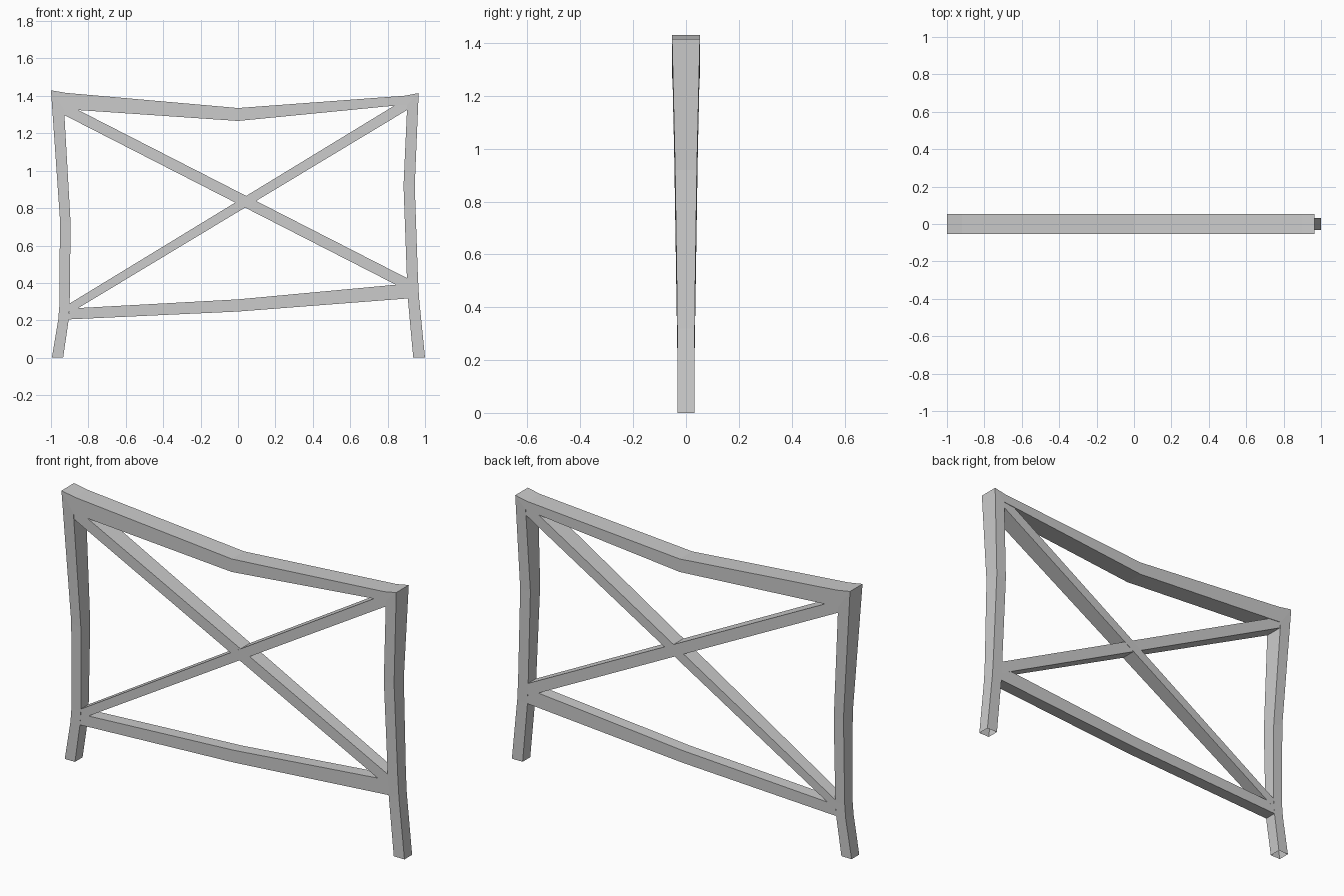
import bpy, bmesh

if "Cube" in bpy.data.objects:
    bpy.data.objects.remove(bpy.data.objects["Cube"])


def beam(name, sections):
    """Square beam through sections (x1, z1, x2, z2, half_depth), open at the ends."""
    bm = bmesh.new()
    rings = []
    for x1, z1, x2, z2, h in sections:
        rings.append([bm.verts.new(p) for p in
                      ((x1, -h, z1), (x2, -h, z2), (x2, h, z2), (x1, h, z1))])
    for a, b in zip(rings, rings[1:]):
        for i in range(4):
            j = (i + 1) % 4
            bm.faces.new((a[i], a[j], b[j], b[i]))
    bmesh.ops.remove_doubles(bm, verts=bm.verts, dist=0.0005)
    bmesh.ops.recalc_face_normals(bm, faces=bm.faces)
    # Outward facing: the face nearest the front must look towards -y
    front = min(bm.faces, key=lambda f: f.calc_center_median().y)
    front.normal_update()
    if front.normal.y > 0:
        bmesh.ops.reverse_faces(bm, faces=bm.faces)
    mesh = bpy.data.meshes.new(name)
    bm.to_mesh(mesh)
    bm.free()
    obj = bpy.data.objects.new(name, mesh)
    bpy.context.collection.objects.link(obj)
    return obj


LOW, TOP = 0.033, 0.0525

# Crooked posts: outer edge, inner edge, half depth; mitred at the top
beam("left_post", [(-0.995, 0, -0.935, 0, 0.032),
                   (-0.961, 0.205, -0.905, 0.205, LOW),
                   (-0.955, 0.28, -0.90, 0.28, LOW),
                   (-0.952, 0.74, -0.895, 0.72, 0.039),
                   (-1.0, 1.43, -0.93, 1.33, TOP)])
beam("right_post", [(1.0, 0, 0.937, 0, 0.032),
                    (0.968, 0.32, 0.908, 0.317, LOW),
                    (0.962, 0.43, 0.903, 0.43, 0.034),
                    (0.945, 0.92, 0.885, 0.92, 0.041),
                    (0.966, 1.415, 0.905, 1.355, TOP)])

# Sagging top rail and rising bottom rail
beam("top_rail", [(-1.0, 1.43, -0.93, 1.33, TOP),
                  (-0.92, 1.416, -0.91, 1.328, TOP),
                  (0, 1.335, 0, 1.266, TOP),
                  (0.895, 1.401, 0.89, 1.353, TOP),
                  (0.966, 1.415, 0.905, 1.355, TOP)])
beam("bottom_rail", [(-0.90, 0.263, -0.905, 0.205, LOW),
                     (0, 0.312, 0, 0.247, LOW),
                     (0.905, 0.396, 0.908, 0.317, LOW)])

# Crossed braces, tapering in depth with the frame
beam("falling_brace", [(-0.93, 1.363, -0.93, 1.298, 0.050),
                       (0.905, 0.425, 0.905, 0.359, LOW)])
beam("rising_brace", [(-0.90, 0.29, -0.90, 0.238, LOW),
                      (0.905, 1.39, 0.905, 1.325, 0.050)])
